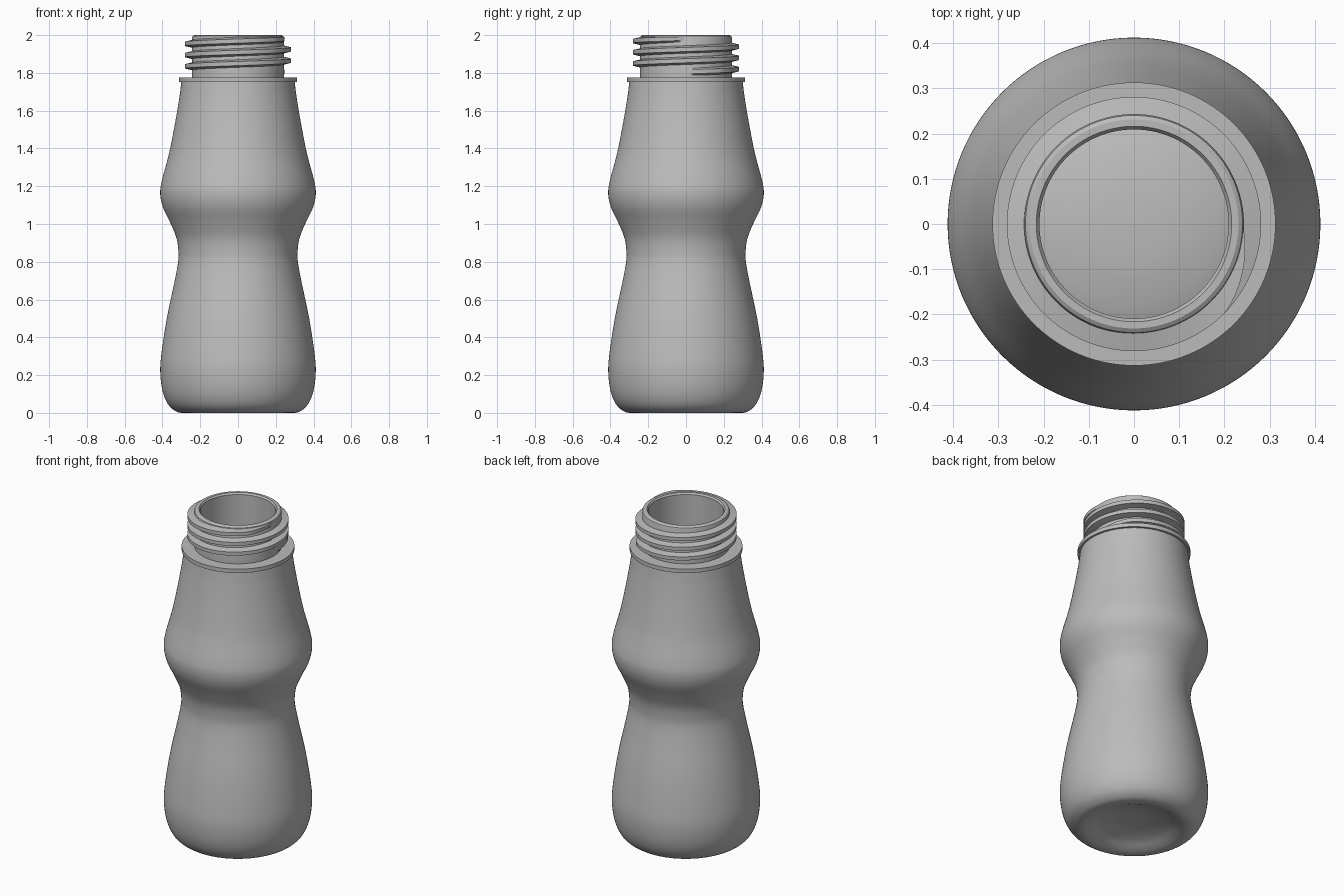
import bpy, bmesh, math
from mathutils import Vector

default = bpy.data.objects.get("Cube")
if default:
    bpy.data.objects.remove(default, do_unlink=True)

SEGMENTS = 128

grey = bpy.data.materials.new("plain grey")
grey.use_nodes = True
colour = (0.5, 0.5, 0.5, 1)
grey.diffuse_color = colour
grey.node_tree.nodes["Principled BSDF"].inputs["Base Color"].default_value = colour


def finish(bm, name):
    bmesh.ops.recalc_face_normals(bm, faces=bm.faces)
    mesh = bpy.data.meshes.new(name)
    bm.to_mesh(mesh)
    bm.free()
    mesh.materials.append(grey)
    obj = bpy.data.objects.new(name, mesh)
    bpy.context.collection.objects.link(obj)
    bpy.ops.object.select_all(action='DESELECT')
    obj.select_set(True)
    bpy.context.view_layer.objects.active = obj
    bpy.ops.object.shade_smooth_by_angle(angle=math.radians(30))
    return obj


def smooth_curve(points, steps=5):
    """Catmull-Rom curve through (radius, height) points."""
    p = [Vector(q) for q in points]
    p = [2 * p[0] - p[1]] + p + [2 * p[-1] - p[-2]]
    out = []
    for a, b, c, d in zip(p, p[1:], p[2:], p[3:]):
        for i in range(steps):
            t = i / steps
            out.append(0.5 * (2 * b + (c - a) * t + (2 * a - 5 * b + 4 * c - d) * t ** 2
                              + (3 * b - a - 3 * c + d) * t ** 3))
    return out + [p[-2]]


def lathe(profile, name):
    bm = bmesh.new()
    verts = [bm.verts.new((r, 0, z)) for r, z in profile]
    edges = [bm.edges.new(pair) for pair in zip(verts, verts[1:])]
    bmesh.ops.spin(bm, geom=verts + edges, cent=(0, 0, 0), axis=(0, 0, 1),
                   angle=math.tau, steps=SEGMENTS, use_duplicate=False)
    bmesh.ops.remove_doubles(bm, verts=bm.verts, dist=0.0005)
    return finish(bm, name)


# Waisted body with a domed underside
body = smooth_curve([
    (0, 0.06), (0.1, 0.054), (0.19, 0.035), (0.25, 0.01), (0.29, 0),
    (0.33, 0.009), (0.37, 0.045), (0.398, 0.11), (0.411, 0.2), (0.407, 0.3),
    (0.377, 0.5), (0.335, 0.7), (0.317, 0.8), (0.316, 0.86), (0.327, 0.93),
    (0.36, 1.01), (0.398, 1.09), (0.412, 1.16), (0.403, 1.23), (0.366, 1.37),
    (0.336, 1.52), (0.312, 1.66), (0.3, 1.752)])

# Flange, neck and bevelled lip
neck = [(0.313, 1.752), (0.313, 1.776), (0.243, 1.776), (0.243, 1.985),
        (0.24, 1.994), (0.231, 2.0), (0.216, 2.0), (0.209, 1.99), (0.209, 1.77)]

# Inner wall follows the body at a constant thickness
WALL = 0.03
inside = []
for before, here, after in zip(body, body[1:], body[2:]):
    along = (after - before).normalized()
    inside.append(here + WALL * Vector((-along.y, along.x)))
inside = [p for p in inside if p.y < 1.7]
inside = [(0, body[0].y + WALL)] + inside
inside.reverse()

lathe([tuple(p) for p in body] + neck + [tuple(p) for p in inside], "bottle")

# Screw thread: a tapered ridge wound round the neck, fading out at both ends
TURNS, PITCH, START = 3, 0.0595, 1.805
ROOT, CREST = 0.24, 0.281
bm = bmesh.new()
rings = []
count = TURNS * SEGMENTS
for i in range(count + 1):
    turn = i / SEGMENTS
    angle = turn * math.tau
    fade = min(1, turn / 0.12, (TURNS - turn) / 0.12)
    crest = ROOT + (CREST - ROOT) * fade
    z = START + PITCH * turn
    section = [(ROOT, -0.021), (crest, -0.011), (crest, 0.011), (ROOT, 0.021)]
    rings.append([bm.verts.new((r * math.cos(angle), r * math.sin(angle), min(z + h, 1.99)))
                  for r, h in section])
for a, b in zip(rings, rings[1:]):
    for k in range(4):
        n = (k + 1) % 4
        bm.faces.new((a[k], a[n], b[n], b[k]))
bm.faces.new(rings[0])
bm.faces.new(rings[-1])
finish(bm, "screw_thread")
